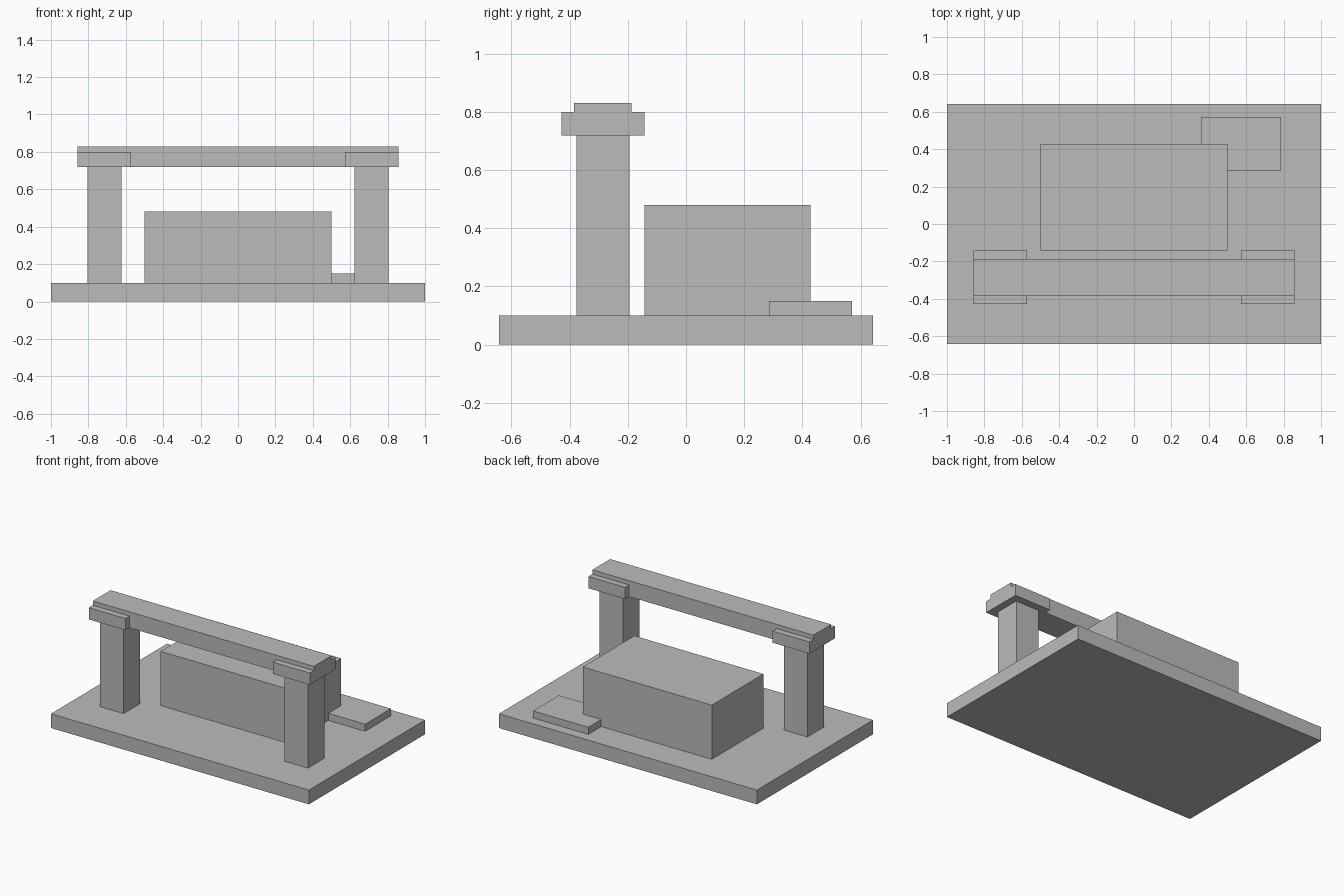
import bpy

default_cube = bpy.data.objects.get("Cube")
if default_cube:
    bpy.data.objects.remove(default_cube, do_unlink=True)

# Single plain grey
grey = bpy.data.materials.new("plain_grey")
grey.use_nodes = True
colour = (0.5, 0.5, 0.5, 1)
grey.diffuse_color = colour
grey.node_tree.nodes["Principled BSDF"].inputs["Base Color"].default_value = colour

U = 1 / 7            # plan module
BASE_TOP = 0.1
CAP_BOTTOM, CAP_TOP, BEAM_TOP = 0.718, 0.8, 0.83


def box(name, centre, size, bottom, top):
    """Box from its plan centre, plan size and height range."""
    bpy.ops.mesh.primitive_cube_add(
        size=1, location=(centre[0], centre[1], (bottom + top) / 2))
    obj = bpy.context.object
    obj.name = name
    obj.scale = (size[0], size[1], top - bottom)
    bpy.ops.object.transform_apply(location=False, rotation=False, scale=True)
    obj.data.materials.append(grey)
    return obj


# Ground plate, main block and low slab
box("base_plate", (0, 0), (14 * U, 9 * U), 0, BASE_TOP)
box("main_block", (0, U), (7 * U, 4 * U), BASE_TOP, 0.48)
box("low_slab", (4 * U, 3 * U), (3 * U, 2 * U), BASE_TOP, 0.15)

# Gateway: mirrored pillars with caps, joined by a beam
gate_y = -2 * U
for side, sign in (("left", 1), ("right", -1)):
    spot = (sign * 5 * U, gate_y)
    box(side + "_pillar", spot, (0.182, 0.182), BASE_TOP, CAP_BOTTOM)
    box(side + "_cap", spot, (2 * U, 2 * U), CAP_BOTTOM, CAP_TOP)
box("cross_beam", (0, gate_y), (12 * U, 0.197), CAP_BOTTOM, BEAM_TOP)
